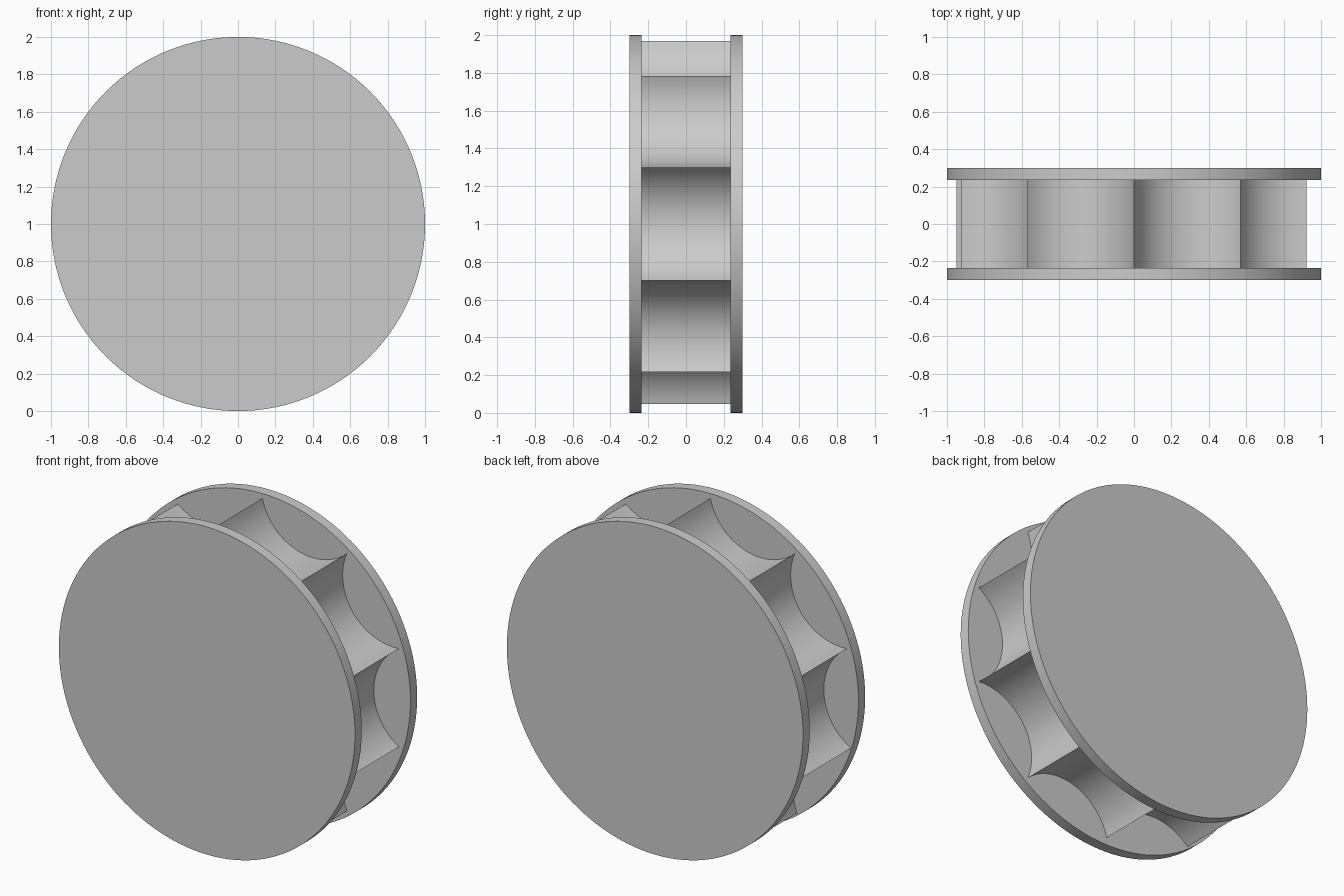
import bpy, bmesh, math
from mathutils import Vector

cube = bpy.data.objects.get("Cube")
if cube:
    bpy.data.objects.remove(cube, do_unlink=True)

GREY = (0.6, 0.6, 0.6, 1)
grey = bpy.data.materials.new("plain grey")
grey.use_nodes = True
grey.diffuse_color = GREY
grey.node_tree.nodes["Principled BSDF"].inputs["Base Color"].default_value = GREY


def extrude_outline(name, points, y0, y1):
    """Solid prism from an x-z outline, running from y0 to y1."""
    bm = bmesh.new()
    face = bm.faces.new([bm.verts.new((x, y0, z)) for x, z in points])
    out = bmesh.ops.extrude_face_region(bm, geom=[face])
    moved = [g for g in out["geom"] if isinstance(g, bmesh.types.BMVert)]
    bmesh.ops.translate(bm, vec=(0, y1 - y0, 0), verts=moved)
    bmesh.ops.recalc_face_normals(bm, faces=bm.faces)
    mesh = bpy.data.meshes.new(name)
    bm.to_mesh(mesh)
    bm.free()
    mesh.materials.append(grey)
    obj = bpy.data.objects.new(name, mesh)
    bpy.context.collection.objects.link(obj)
    bpy.ops.object.select_all(action='DESELECT')
    obj.select_set(True)
    bpy.context.view_layer.objects.active = obj
    bpy.ops.object.shade_smooth_by_angle(angle=math.radians(25))
    return obj


def on_circle(radius, angle):
    return Vector((radius * math.cos(angle), radius * math.sin(angle)))


# Two round end plates
CENTRE = Vector((0, 1))
SIDES = 128
rim = [CENTRE + on_circle(1, math.tau * i / SIDES) for i in range(SIDES)]
extrude_outline("front_plate", rim, -0.3, -0.235)
extrude_outline("back_plate", rim, 0.235, 0.3)

# Scalloped core: sharp ridges joined by hollow arcs
RIDGES, STEPS, SAG = 10, 24, 0.17
ridges = [on_circle(0.97, math.radians(90 + 36 * i)) for i in range(RIDGES)]
ridges[3] = Vector((-0.95, -0.3))
ridges[4] = Vector((-0.585, -0.795))
ridges[5] = Vector((0, -0.954))

outline = []
for i, a in enumerate(ridges):
    b = ridges[(i + 1) % RIDGES]
    middle, half = (a + b) / 2, (b - a).length / 2
    along = (b - a).normalized()
    inward = Vector((-along.y, along.x))
    radius = (half ** 2 + SAG ** 2) / (2 * SAG)
    hub = middle - inward * (radius - SAG)
    sweep = math.asin(half / radius)
    for k in range(STEPS):
        t = sweep * (2 * k / STEPS - 1)
        outline.append(CENTRE + hub + radius * (along * math.sin(t) + inward * math.cos(t)))
extrude_outline("scalloped_core", outline, -0.235, 0.235)
